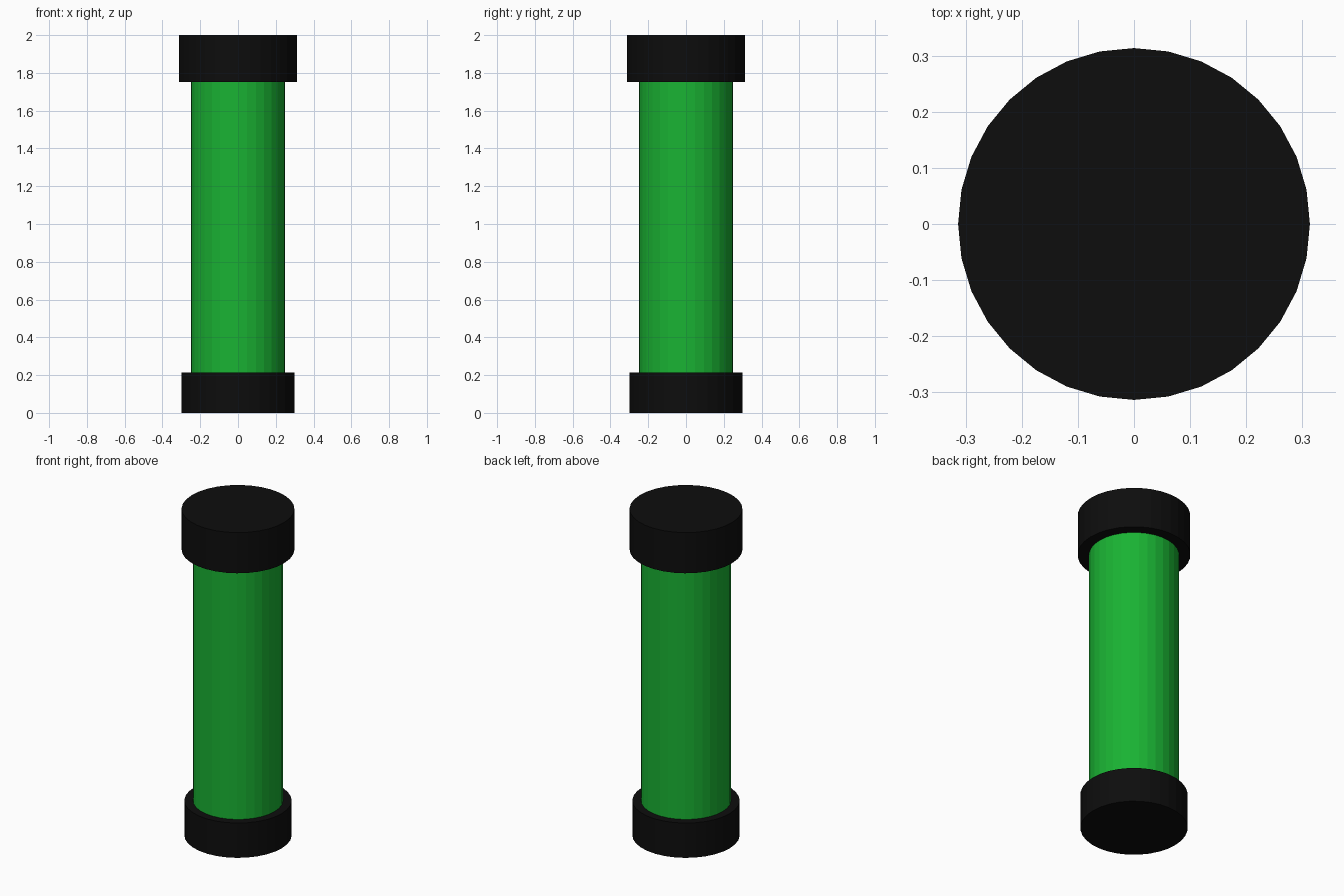
import bpy

if "Cube" in bpy.data.objects:
    bpy.data.objects.remove(bpy.data.objects["Cube"])


def material(name, rgb):
    m = bpy.data.materials.new(name)
    m.diffuse_color = (*rgb, 1.0)
    m.use_nodes = True
    m.node_tree.nodes["Principled BSDF"].inputs["Base Color"].default_value = m.diffuse_color
    return m


def cylinder(name, radius, z0, z1, mat):
    bpy.ops.mesh.primitive_cylinder_add(
        vertices=32, radius=radius, depth=z1 - z0, location=(0, 0, (z0 + z1) / 2))
    obj = bpy.context.object
    obj.name = name
    obj.data.materials.append(mat)
    return obj


black = material("black_plastic", (0.004, 0.004, 0.004))
green = material("green_tube", (0.01, 0.45, 0.033))

# Central tube, seated inside both caps
cylinder("tube", 0.25, 0.1, 1.85, green)

# End caps: the upper one is slightly wider and taller
cylinder("bottom_cap", 0.298, 0.0, 0.213, black)
cylinder("top_cap", 0.3135, 1.751, 2.0, black)
